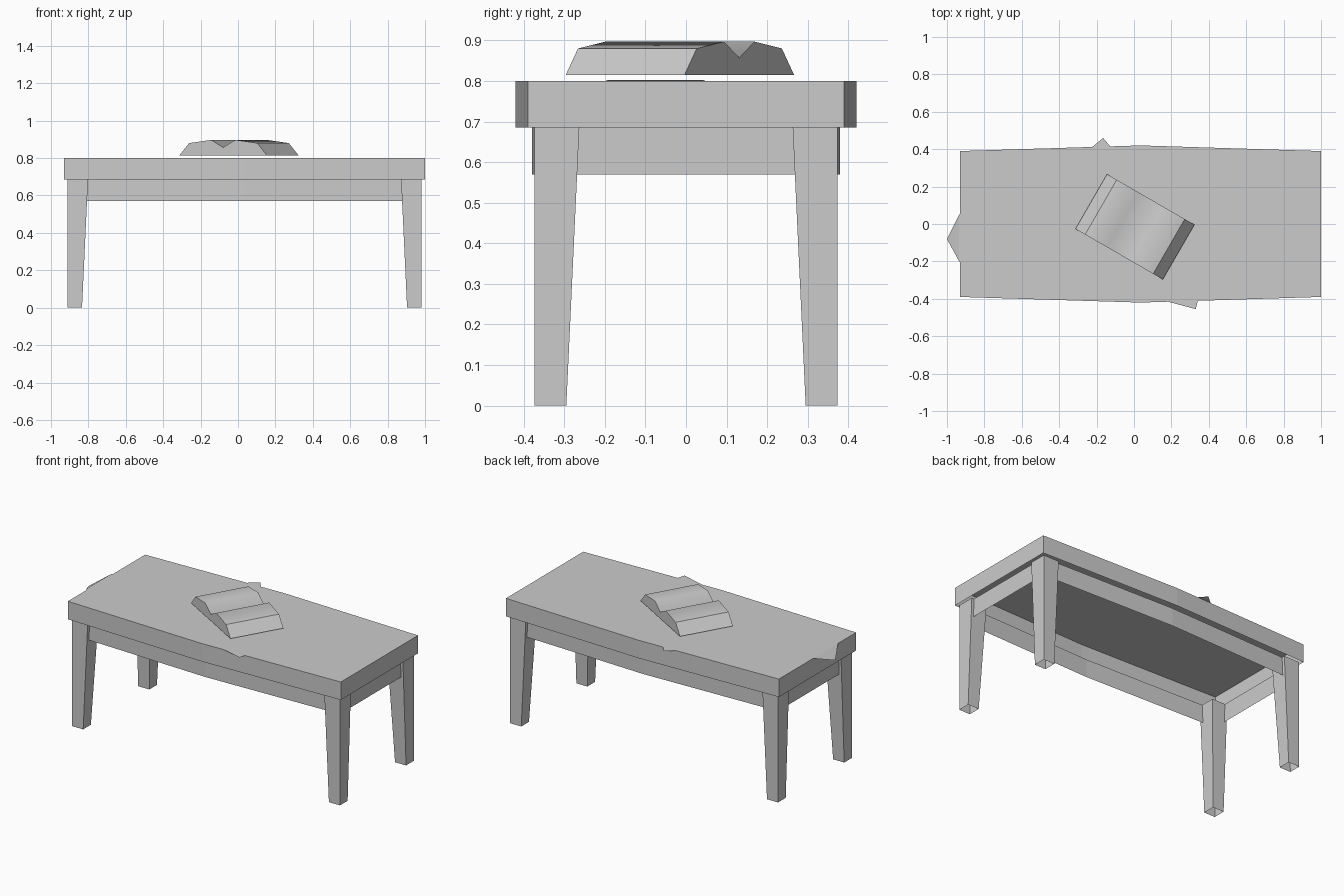
import bpy
import bmesh
from math import radians
from mathutils import Matrix, Vector

cube = bpy.data.objects.get("Cube")
if cube:
    bpy.data.objects.remove(cube, do_unlink=True)

CX = 0.035       # middle of the table along x
TOP = 0.8        # table surface height
RAIL = 0.685     # underside of the table edge

grey = bpy.data.materials.new("plain_grey")
grey.use_nodes = True
colour = (0.6, 0.6, 0.6, 1)
grey.diffuse_color = colour
grey.node_tree.nodes["Principled BSDF"].inputs["Base Color"].default_value = colour


def add_part(name, bm):
    mesh = bpy.data.meshes.new(name)
    bm.to_mesh(mesh)
    bm.free()
    mesh.materials.append(grey)
    obj = bpy.data.objects.new(name, mesh)
    bpy.context.collection.objects.link(obj)
    return obj


def loft(bm, lower, upper, cap_top=False, cap_bottom=False):
    """Join two matching rings with side walls, with optional caps."""
    a = [bm.verts.new(p) for p in lower]
    b = [bm.verts.new(p) for p in upper]
    n = len(a)
    for i in range(n):
        j = (i + 1) % n
        bm.faces.new((a[i], a[j], b[j], b[i]))
    if cap_top:
        bm.faces.new(b)
    if cap_bottom:
        bm.faces.new(a[::-1])


def bowed_ring(half_x, end_y, mid_y, z):
    """Rectangle whose long sides bow out at the middle."""
    pts = [(-half_x, -end_y), (0, -mid_y), (half_x, -end_y),
           (half_x, end_y), (0, mid_y), (-half_x, end_y)]
    return [(CX + x, y, z) for x, y in pts]


# Table top: a shell, open underneath
bm = bmesh.new()
loft(bm, bowed_ring(0.965, 0.39, 0.42, RAIL), bowed_ring(0.965, 0.39, 0.42, TOP), cap_top=True)
add_part("table_top", bm)

# Apron: thin band under the top
bm = bmesh.new()
loft(bm, bowed_ring(0.93, 0.35, 0.38, 0.57), bowed_ring(0.93, 0.35, 0.38, RAIL))
add_part("apron", bm)


# Legs: outer faces upright, inner faces tapered
def leg_ring(sx, sy, size, z):
    x, y = 0.947, 0.373
    ring = [(x - size, y - size), (x, y - size), (x, y), (x - size, y)]
    ring = [(CX + sx * px, sy * py, z) for px, py in ring]
    return ring if sx * sy > 0 else ring[::-1]


for sx, side in ((-1, "right"), (1, "left")):
    for sy, end in ((-1, "front"), (1, "back")):
        bm = bmesh.new()
        loft(bm, leg_ring(sx, sy, 0.078, 0), leg_ring(sx, sy, 0.11, RAIL))
        add_part(f"{end}_{side}_leg", bm)

# Loose paper sheets lying on the table
sheets = {
    "back_sheet": [(-0.38, 0.28), (-0.135, -0.01), (0.08, 0.17), (-0.165, 0.46)],
    "front_sheet": [(0.05, -0.38), (0.33, -0.455), (0.425, -0.085), (0.145, -0.01)],
    "side_sheet": [(0.26, 0.025), (0.42, -0.33), (0.68, -0.28), (0.52, 0.075)],
}
for i, (name, outline) in enumerate(sheets.items()):
    bm = bmesh.new()
    bm.faces.new([bm.verts.new((x, y, TOP + 0.001 * (i + 1))) for x, y in outline])
    add_part(name, bm)

# Sheet with one corner folded down over the table end
bm = bmesh.new()
z = TOP + 0.003
flat = [(-0.935, 0.05), (-0.935, -0.2), (-0.787, -0.34), (-0.586, -0.134), (-0.84, 0.137)]
verts = [bm.verts.new((x, y, z)) for x, y in flat]
bm.faces.new(verts)
bm.faces.new((verts[0], bm.verts.new((-1, -0.08, 0.76)), verts[1]))
add_part("folded_sheet", bm)

# Open book: page profile swept across its width, then turned
half = [(0.27, 0.815), (0.21, 0.88), (0.075, 0.897)]
profile = half + [(0, 0.857)] + [(-x, h) for x, h in reversed(half)]
bm = bmesh.new()
loft(bm, [(x, 0.169, h) for x, h in profile], [(x, -0.169, h) for x, h in profile], True, True)
bmesh.ops.recalc_face_normals(bm, faces=bm.faces)
for e in bm.edges:
    a, b = e.verts
    soft = abs(a.co.x) < 0.1 and abs(a.co.x - b.co.x) < 0.001
    e.smooth = soft
for f in bm.faces:
    f.smooth = True
bm.transform(Matrix.Translation(Vector((0.005, -0.015, 0))) @ Matrix.Rotation(radians(-30), 4, "Z"))
add_part("open_book", bm)
